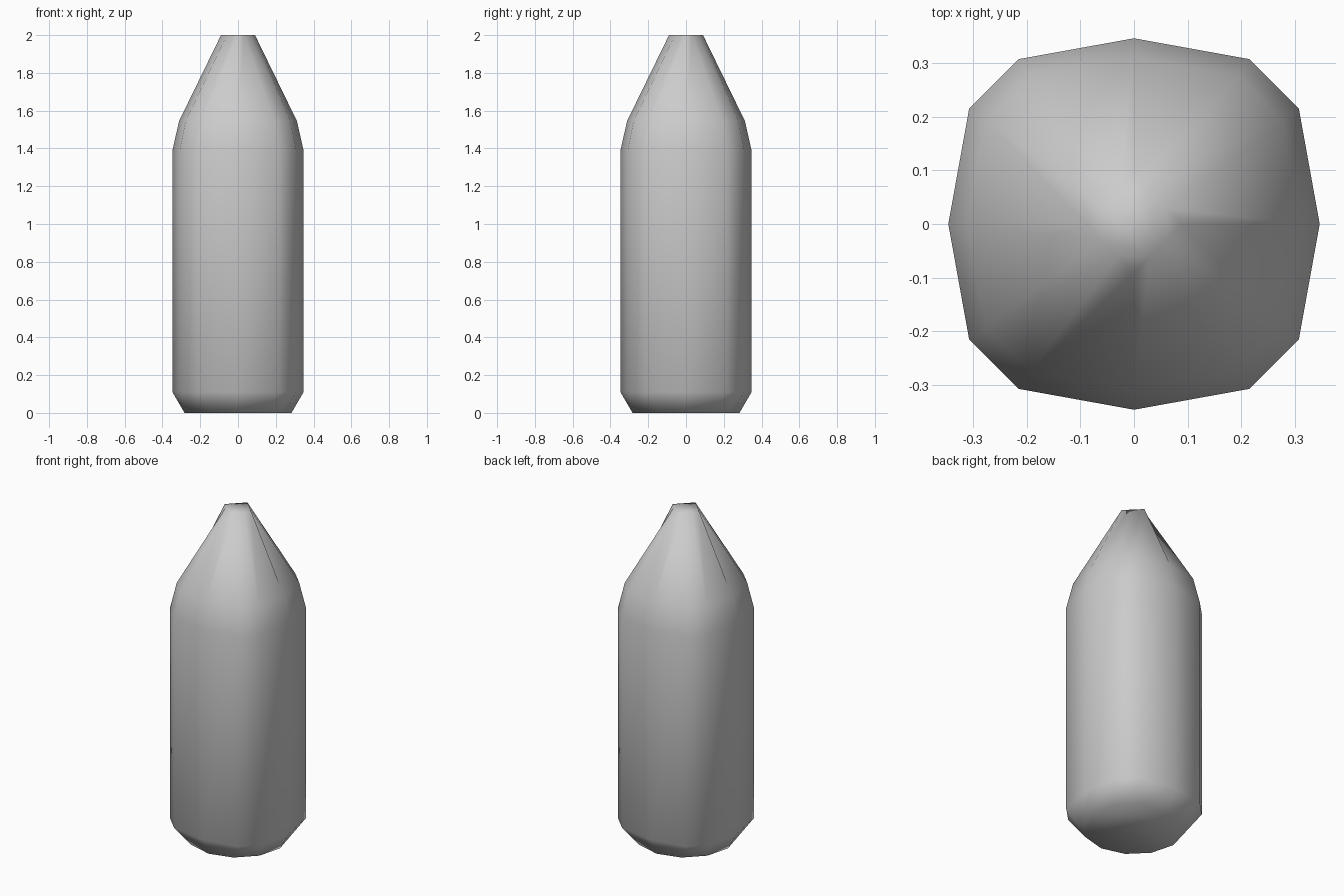
import bpy
import bmesh

cube = bpy.data.objects.get("Cube")
if cube:
    bpy.data.objects.remove(cube, do_unlink=True)

# One plain grey for the whole body
grey = bpy.data.materials.new("light grey")
grey.use_nodes = True
grey.diffuse_color = (0.6, 0.6, 0.6, 1)
grey.node_tree.nodes["Principled BSDF"].inputs["Base Color"].default_value = (0.6, 0.6, 0.6, 1)

# Each section: height, reach along the axes, long and short offset of the corners
SECTIONS = [
    (0.0, 0.283, 0.245, 0.142),
    (0.11, 0.347, 0.308, 0.216),
    (1.39, 0.347, 0.308, 0.216),
    (1.545, 0.312, 0.277, 0.194),
    (2.0, 0.09, 0.06, 0.03),
]


def add_ring(bm, z, axis, far, near):
    """Twelve-sided section with fourfold symmetry."""
    ring = []
    x_axis = [(axis, 0), (far, near), (near, far)]
    for turn in range(4):
        for x, y in x_axis:
            for _ in range(turn):
                x, y = -y, x
            ring.append(bm.verts.new((x, y, z)))
    return ring


# Body: sections joined into walls, closed at both ends
bm = bmesh.new()
rings = [add_ring(bm, *section) for section in SECTIONS]
for low, high in zip(rings, rings[1:]):
    for i in range(len(low)):
        j = (i + 1) % len(low)
        bm.faces.new((low[i], low[j], high[j], high[i]))
bm.faces.new(rings[0][::-1])
bm.faces.new(rings[-1])
bmesh.ops.recalc_face_normals(bm, faces=bm.faces)
for face in bm.faces:
    face.smooth = True

mesh = bpy.data.meshes.new("tapered_body")
bm.to_mesh(mesh)
bm.free()
mesh.materials.append(grey)
body = bpy.data.objects.new("tapered_body", mesh)
bpy.context.collection.objects.link(body)
